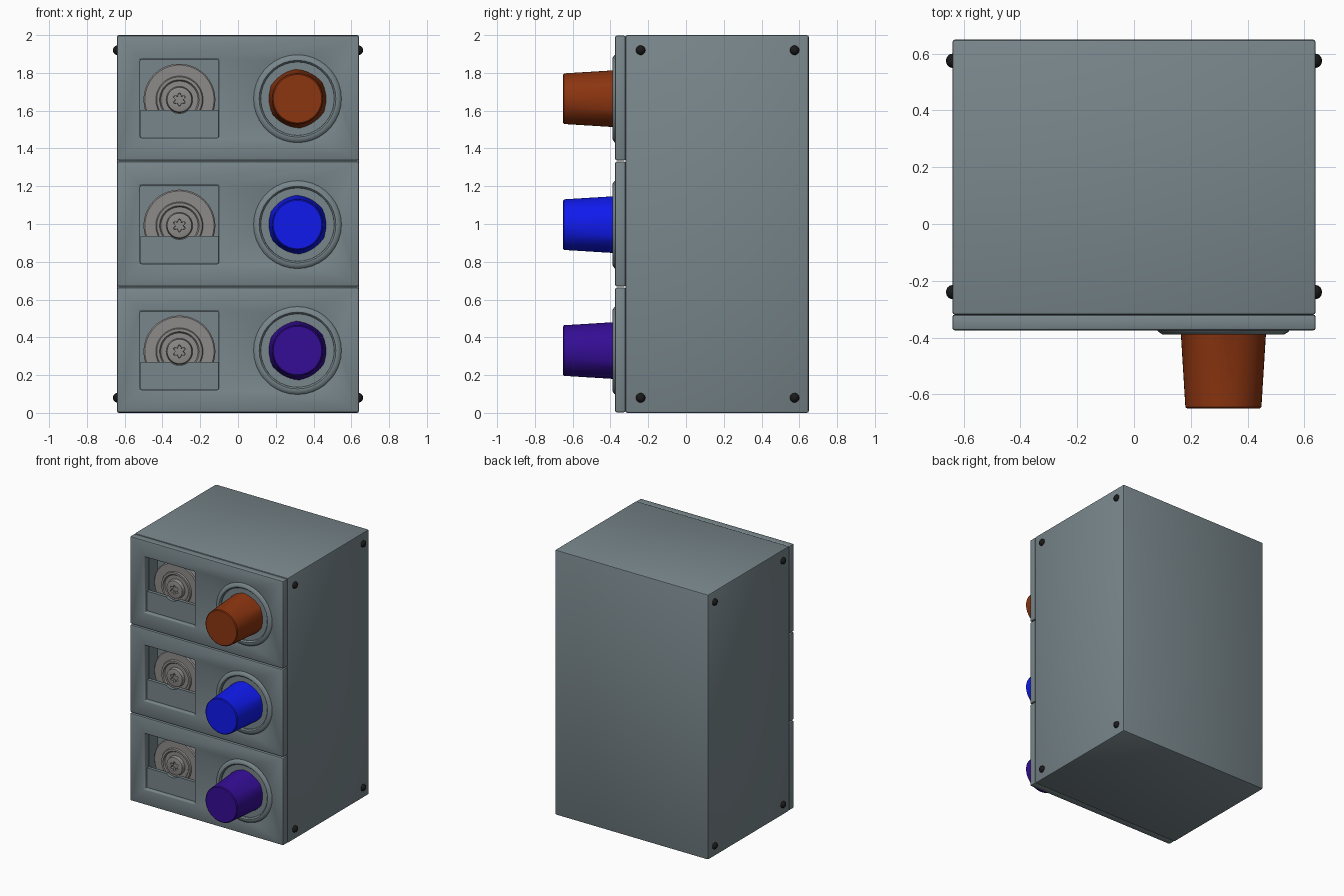
import bpy, bmesh
from math import sin, cos, pi, radians

if "Cube" in bpy.data.objects:
    bpy.data.objects.remove(bpy.data.objects["Cube"])


def material(name, rgb):
    m = bpy.data.materials.new(name)
    m.diffuse_color = (*rgb, 1)
    m.use_nodes = True
    m.node_tree.nodes["Principled BSDF"].inputs["Base Color"].default_value = m.diffuse_color
    return m


CASE = material("case_grey", (0.19, 0.24, 0.26))
WHEEL = material("wheel_grey", (0.27, 0.26, 0.25))
BLACK = material("black", (0.01, 0.01, 0.01))
KNOBS = [material("violet", (0.035, 0.004, 0.30)),
         material("blue", (0.005, 0.01, 0.85)),
         material("rust", (0.26, 0.035, 0.005))]


def finish(name, bm, mat):
    bmesh.ops.recalc_face_normals(bm, faces=bm.faces)
    me = bpy.data.meshes.new(name)
    bm.to_mesh(me)
    bm.free()
    ob = bpy.data.objects.new(name, me)
    bpy.context.collection.objects.link(ob)
    if mat:
        me.materials.append(mat)
    return ob


def activate(ob):
    bpy.ops.object.select_all(action='DESELECT')
    ob.select_set(True)
    bpy.context.view_layer.objects.active = ob


def smooth(ob, angle=35):
    activate(ob)
    bpy.ops.object.shade_smooth_by_angle(angle=radians(angle))
    return ob


def box(name, x0, x1, y0, y1, z0, z1, mat=None):
    bm = bmesh.new()
    bmesh.ops.create_cube(bm, size=1)
    for v in bm.verts:
        v.co = ((x0 if v.co.x < 0 else x1), (y0 if v.co.y < 0 else y1),
                (z0 if v.co.z < 0 else z1))
    return finish(name, bm, mat)


def circle(d):
    return 1


def hexagon(d):
    return 1 / cos((d % (pi / 3)) - pi / 6)


def star(d):
    return 1 + 0.25 * cos(6 * d)


def loft(name, x, z, rings, n, mat=None):
    """Skin rings of (radius, y, shape) along y and cap both ends."""
    bm = bmesh.new()
    loops = []
    for r, y, shape in rings:
        loops.append([bm.verts.new((x + r * shape(d) * sin(d), y, z + r * shape(d) * cos(d)))
                      for d in (2 * pi * i / n for i in range(n))])
    for a, b in zip(loops, loops[1:]):
        for i in range(n):
            j = (i + 1) % n
            bm.faces.new((a[i], a[j], b[j], b[i]))
    bm.faces.new(loops[0])
    bm.faces.new(loops[-1])
    return finish(name, bm, mat)


def rod(name, x, z, r, y0, y1, n=48):
    return loft(name, x, z, [(r, y0, circle), (r, y1, circle)], n)


def cut(ob, cutters):
    activate(ob)
    for c in cutters:
        m = ob.modifiers.new("cut", 'BOOLEAN')
        m.operation, m.solver, m.object = 'DIFFERENCE', 'EXACT', c
        bpy.ops.object.modifier_apply(modifier=m.name)
        bpy.data.objects.remove(c)


def bevel(ob, width):
    activate(ob)
    m = ob.modifiers.new("bevel", 'BEVEL')
    m.width, m.segments, m.limit_method, m.angle_limit = width, 2, 'ANGLE', radians(40)
    bpy.ops.object.modifier_apply(modifier=m.name)
    smooth(ob)


WX, KX = -0.31, 0.315      # wheel and knob columns
H = 2 / 3                  # bay height

# case body, with pockets behind each window and knob
body = box("case_body", -0.64, 0.64, -0.32, 0.65, 0, 2, CASE)
bevel(body, 0.01)
for i in range(3):
    z = i * H + 0.33
    cut(body, [box("cutter", WX - 0.208, WX + 0.208, -0.5, -0.22, z - 0.208, z + 0.208),
               rod("cutter", KX, z, 0.2, -0.5, -0.26)])
smooth(body)

for i in range(3):
    z = i * H + 0.33

    # front panel with window and knob opening
    panel = box("front_panel", -0.64, 0.64, -0.375, -0.319, i * H + 0.003, (i + 1) * H - 0.003, CASE)
    cut(panel, [box("cutter", WX - 0.208, WX + 0.208, -0.5, -0.2, z - 0.208, z + 0.208),
                rod("cutter", KX, z, 0.2, -0.5, -0.2)])
    bevel(panel, 0.009)

    # stepped wheel with a star socket
    prof = [(0.19, -0.215), (0.19, -0.283), (0.183, -0.29), (0.125, -0.29), (0.12, -0.30),
            (0.105, -0.30), (0.098, -0.29), (0.07, -0.29), (0.065, -0.315), (0.055, -0.318)]
    rings = [(r, y, circle) for r, y in prof]
    rings += [(0.028, -0.318, star), (0.026, -0.295, star)]
    smooth(loft("wheel", WX, z - 0.005, rings, 72, WHEEL))

    # lower window cover, notched around the hub
    cover = box("window_cover", WX - 0.207, WX + 0.207, -0.345, -0.32, z - 0.207, z - 0.06, CASE)
    cut(cover, [rod("cutter", WX, z - 0.005, 0.073, -0.5, -0.2)])
    smooth(cover)

    # raised collar with dished floor
    smooth(loft("knob_collar", KX, z, [
        (0.235, -0.372, circle), (0.229, -0.38, circle), (0.215, -0.389, circle),
        (0.203, -0.389, circle), (0.195, -0.38, circle), (0.186, -0.30, circle),
        (0.18, -0.285, circle)], 36, CASE))

    # tapered knob flaring into a hexagonal base
    smooth(loft("knob", KX, z, [
        (0.128, -0.65, circle), (0.134, -0.645, circle), (0.15, -0.385, circle),
        (0.155, -0.32, hexagon), (0.155, -0.28, hexagon)], 48, KNOBS[i]), 25)

# domed side screws
for sx in (-1, 1):
    for y in (-0.24, 0.575):
        for z in (0.08, 1.92):
            bm = bmesh.new()
            bmesh.ops.create_uvsphere(bm, u_segments=16, v_segments=10, radius=0.025)
            for v in bm.verts:
                v.co = (v.co.x * 0.9 + sx * 0.64, v.co.y + y, v.co.z + z)
            smooth(finish("side_screw", bm, BLACK), 60)
